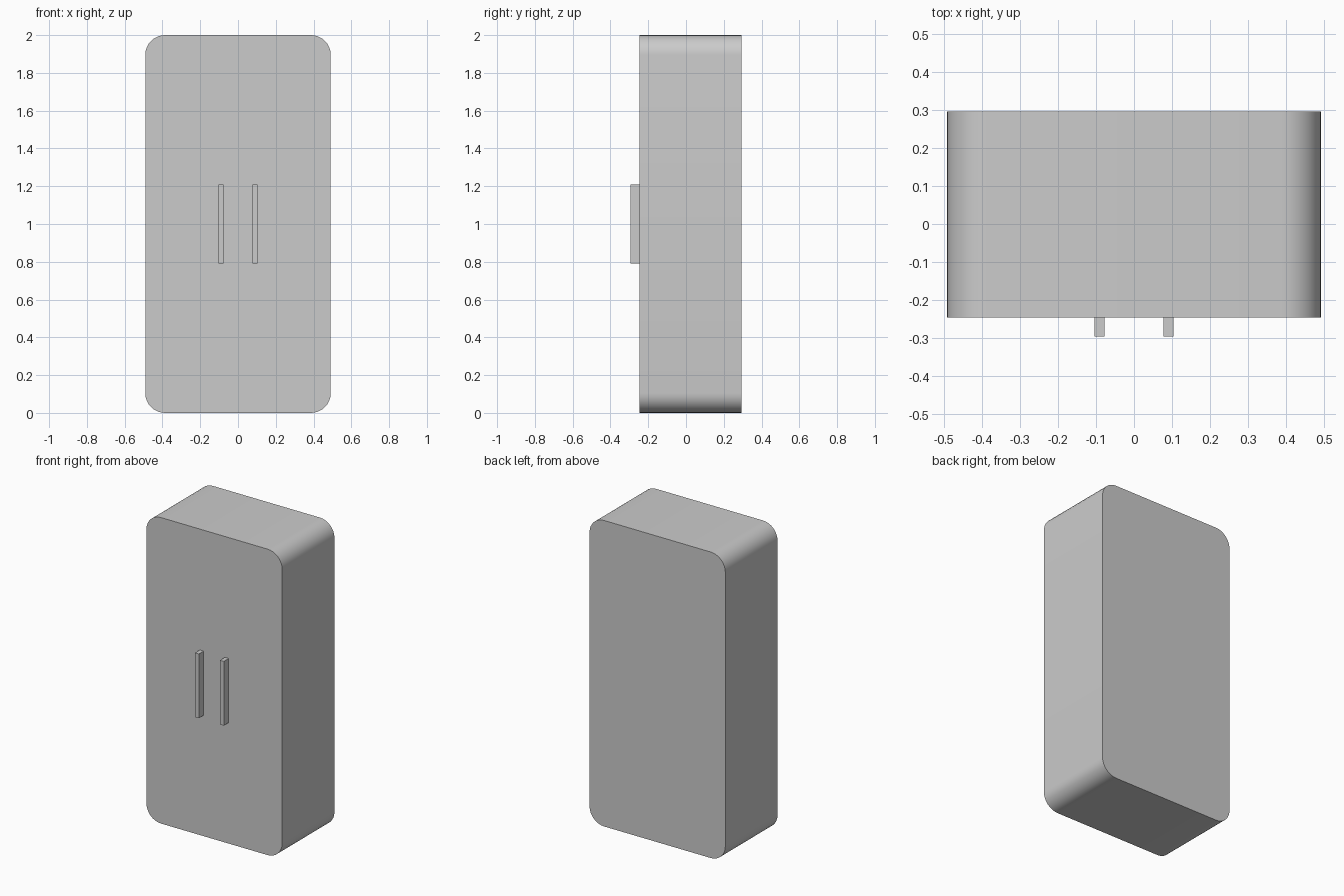
import bpy, bmesh

if "Cube" in bpy.data.objects:
    bpy.data.objects.remove(bpy.data.objects["Cube"])


def box(name, lo, hi):
    """Axis-aligned box between two corners."""
    bm = bmesh.new()
    bmesh.ops.create_cube(bm, size=1)
    for v in bm.verts:
        for i in range(3):
            v.co[i] = lo[i] if v.co[i] < 0 else hi[i]
    mesh = bpy.data.meshes.new(name)
    obj = bpy.data.objects.new(name, mesh)
    bpy.context.collection.objects.link(obj)
    return obj, bm


# Cabinet body: the four edges running front to back are rounded
body, bm = box("cabinet_body", (-0.491, -0.245, 0), (0.491, 0.295, 2))
depth_edges = [e for e in bm.edges
               if abs(e.verts[0].co.y - e.verts[1].co.y) > 0.1]
bmesh.ops.bevel(bm, geom=depth_edges, offset=0.105, offset_type='OFFSET',
                segments=8, profile=0.5, affect='EDGES')
bm.to_mesh(body.data)
bm.free()
bpy.context.view_layer.objects.active = body
body.select_set(True)
bpy.ops.object.shade_smooth_by_angle()

# Pair of upright door handles
for side, name in ((-1, "left_handle"), (1, "right_handle")):
    x0, x1 = sorted((side * 0.077, side * 0.104))
    handle, bm = box(name, (x0, -0.295, 0.79), (x1, -0.245, 1.21))
    bm.to_mesh(handle.data)
    bm.free()
